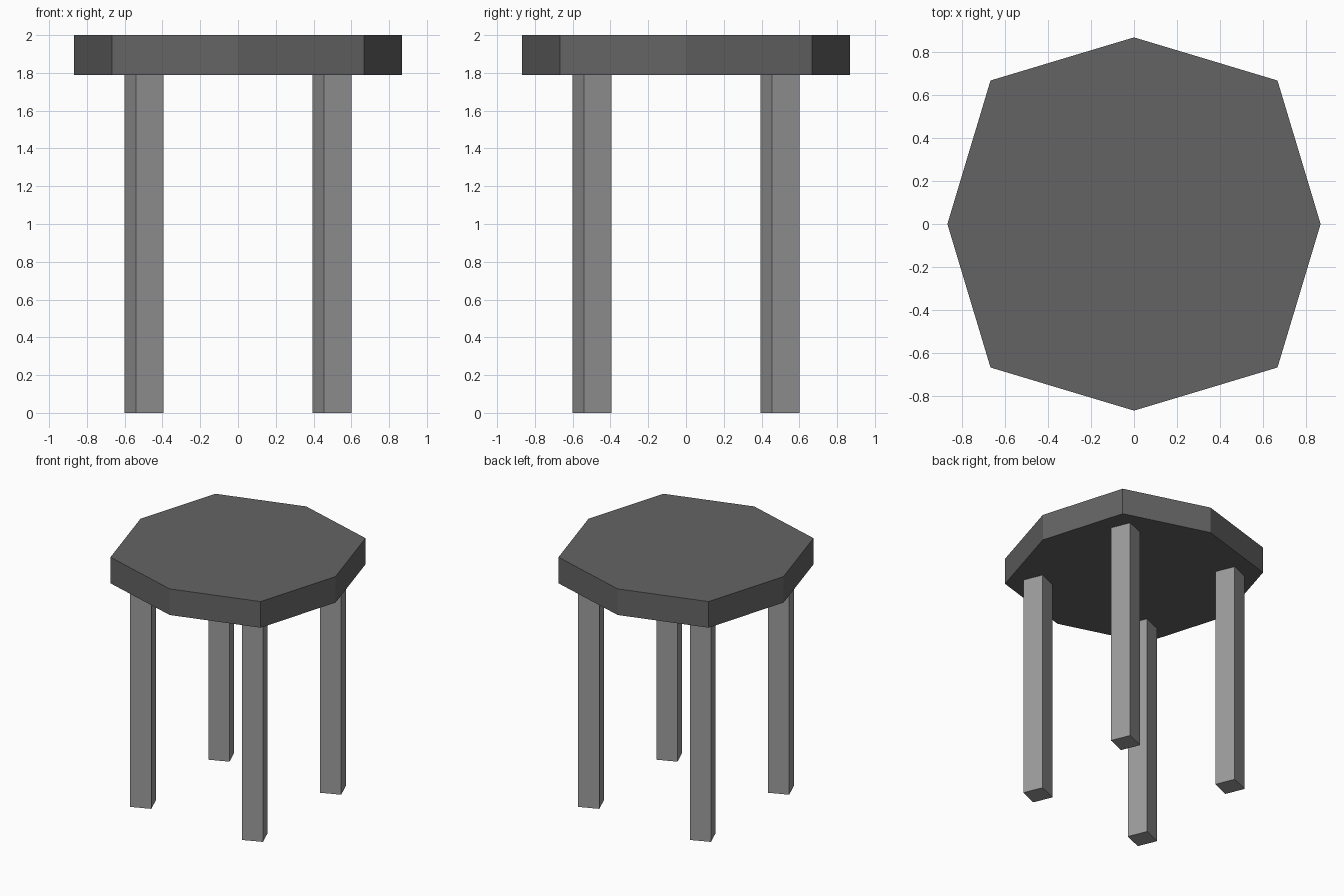
import bpy
from math import sin, cos, radians

if "Cube" in bpy.data.objects:
    bpy.data.objects.remove(bpy.data.objects["Cube"])


def material(name, value):
    m = bpy.data.materials.new(name)
    m.diffuse_color = (value, value, value, 1)
    m.use_nodes = True
    m.node_tree.nodes["Principled BSDF"].inputs["Base Color"].default_value = m.diffuse_color
    return m


def prism(name, outline, z0, z1, mat):
    """Extrude a counter-clockwise outline from z0 to z1 with flat faces."""
    n = len(outline)
    verts = [(x, y, z) for z in (z0, z1) for x, y in outline]
    faces = [tuple(reversed(range(n))), tuple(range(n, 2 * n))]
    faces += [(i, (i + 1) % n, (i + 1) % n + n, i + n) for i in range(n)]
    mesh = bpy.data.meshes.new(name)
    mesh.from_pydata(verts, [], faces)
    mesh.materials.append(mat)
    obj = bpy.data.objects.new(name, mesh)
    bpy.context.collection.objects.link(obj)
    return obj


dark = material("dark grey", 0.127)
light = material("light grey", 0.33)

# Eight-sided seat: points on the axes, corners pulled out a little further
seat = []
for i in range(8):
    r = 0.868 if i % 2 == 0 else 0.944
    a = radians(45 * i)
    seat.append((r * cos(a), r * sin(a)))
prism("seat", seat, 1.79, 2.0, dark)

# Four square legs, each turned by 22.5 degrees
for side, sx in (("left", -1), ("right", 1)):
    for end, sy in (("front", -1), ("back", 1)):
        angles = [radians(67.5 + 90 * k) for k in range(4)]
        outline = [(sx * 0.497 + 0.112 * cos(a), sy * 0.497 + 0.112 * sin(a)) for a in angles]
        prism(f"{end}_{side}_leg", outline, 0.0, 1.79, light)
